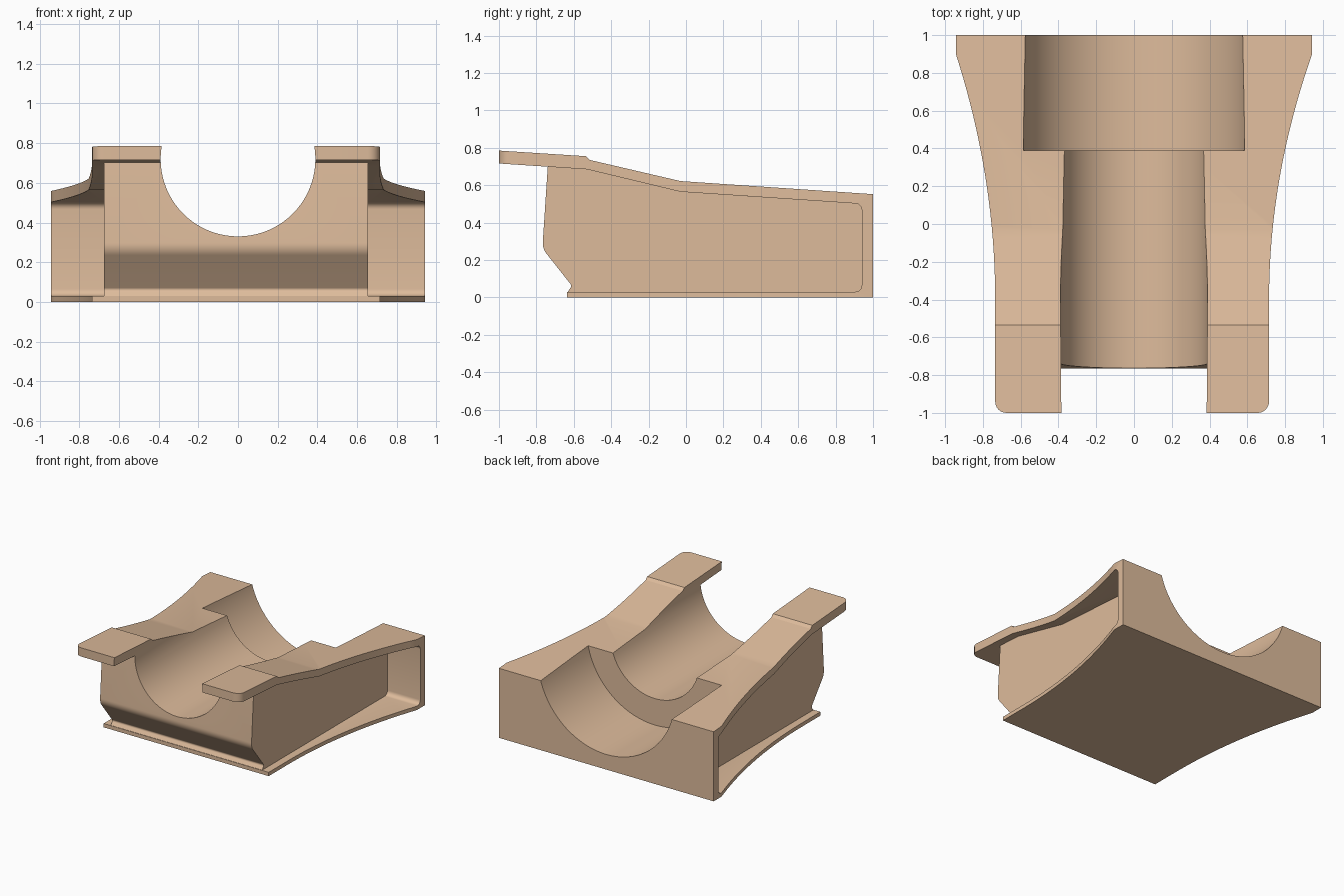
import bpy, bmesh, math
from mathutils import Vector, Matrix

if "Cube" in bpy.data.objects:
    bpy.data.objects.remove(bpy.data.objects["Cube"])


def rounded(points, steps=6):
    """Turn (u, v, radius) corners into an outline with arc fillets."""
    out, n = [], len(points)
    for i, (u, v, r) in enumerate(points):
        p = Vector((u, v))
        if r == 0:
            out.append(p)
            continue
        a = (Vector(points[i - 1][:2]) - p).normalized()
        b = (Vector(points[(i + 1) % n][:2]) - p).normalized()
        half = a.angle(b) / 2
        centre = p + (a + b).normalized() * (r / math.sin(half))
        s = p + a * (r / math.tan(half)) - centre
        e = p + b * (r / math.tan(half)) - centre
        turn = math.atan2(s.x * e.y - s.y * e.x, s.dot(e))
        for k in range(steps + 1):
            out.append(centre + Matrix.Rotation(turn * k / steps, 2) @ s)
    return out


def prism(name, outline, to3d, lo, hi):
    """Extrude a 2D outline between lo and hi along the remaining axis."""
    bm = bmesh.new()
    face = bm.faces.new([bm.verts.new(to3d(p.x, p.y, lo)) for p in outline])
    top = bmesh.ops.extrude_face_region(bm, geom=[face])["geom"]
    shift = Vector(to3d(0, 0, hi - lo))
    bmesh.ops.translate(bm, vec=shift, verts=[g for g in top if isinstance(g, bmesh.types.BMVert)])
    bmesh.ops.recalc_face_normals(bm, faces=bm.faces)
    mesh = bpy.data.meshes.new(name)
    bm.to_mesh(mesh)
    bm.free()
    obj = bpy.data.objects.new(name, mesh)
    bpy.context.collection.objects.link(obj)
    return obj


def combine(target, tool, operation):
    mod = target.modifiers.new("bool", "BOOLEAN")
    mod.object, mod.operation, mod.solver = tool, operation, "EXACT"
    bpy.context.view_layer.objects.active = target
    bpy.ops.object.modifier_apply(modifier=mod.name)
    bpy.data.objects.remove(tool)


def from_side(u, v, w):
    return (w, u, v)


def from_top(u, v, w):
    return (u, v, w)


def from_front(u, v, w):
    return (u, w, v)


# C-shaped shell: top plate with prongs, back wall, base plate
shell = rounded([
    (-1, 0.785, 0), (-0.535, 0.755, 0), (-0.515, 0.735, 0), (-0.03, 0.622, 0),
    (1, 0.552, 0), (1, 0, 0), (-0.636, 0, 0), (-0.636, 0.03, 0),
    (0.94, 0.03, 0.035), (0.94, 0.5, 0.035), (-0.03, 0.565, 0),
    (-0.53, 0.685, 0), (-1, 0.716, 0)])
body = prism("cradle_body", shell, from_side, -1.1, 1.1)


# Flared plan outline, slightly narrower on the right
def flare(sign, width):
    k = (0.943 - width) / 1.69
    curve = [(sign * (width + k * (1.3 * i / 20) ** 2), -0.4 + 1.3 * i / 20, 0) for i in range(21)]
    return [(sign * width, -1, 0.06)] + curve + [(sign * 0.943, 1.1, 0)]


plan = rounded(flare(1, 0.715) + flare(-1, 0.735)[::-1])
combine(body, prism("plan_cutter", plan, from_top, -0.2, 1.2), "INTERSECT")

# Solid core between the side recesses, with the undercut front
core = rounded([
    (-0.625, 0.015, 0), (-0.632, 0.03, 0), (-0.61, 0.062, 0.015), (-0.768, 0.262, 0.09),
    (-0.737, 0.73, 0), (-0.53, 0.718, 0), (-0.03, 0.593, 0), (0.97, 0.525, 0), (0.97, 0.015, 0)])
combine(body, prism("core", core, from_side, -0.675, 0.655), "UNION")

# Two coaxial bores: narrow right through, wide at the back
for radius, lo, hi in ((0.39, -1.2, 0.6), (0.6, 0.39, 1.2)):
    ring = [Vector((radius * math.sin(math.tau * i / 80), 0.72 + radius * math.cos(math.tau * i / 80)))
            for i in range(80)]
    combine(body, prism("bore_cutter", ring, from_front, lo, hi), "DIFFERENCE")

# Tan finish and smooth curves
tan = bpy.data.materials.new("tan")
tan.diffuse_color = (0.73, 0.5, 0.33, 1)
tan.use_nodes = True
tan.node_tree.nodes["Principled BSDF"].inputs["Base Color"].default_value = tan.diffuse_color
body.data.materials.clear()
body.data.materials.append(tan)
bpy.context.view_layer.objects.active = body
body.select_set(True)
bpy.ops.object.shade_smooth_by_angle(angle=math.radians(25))
